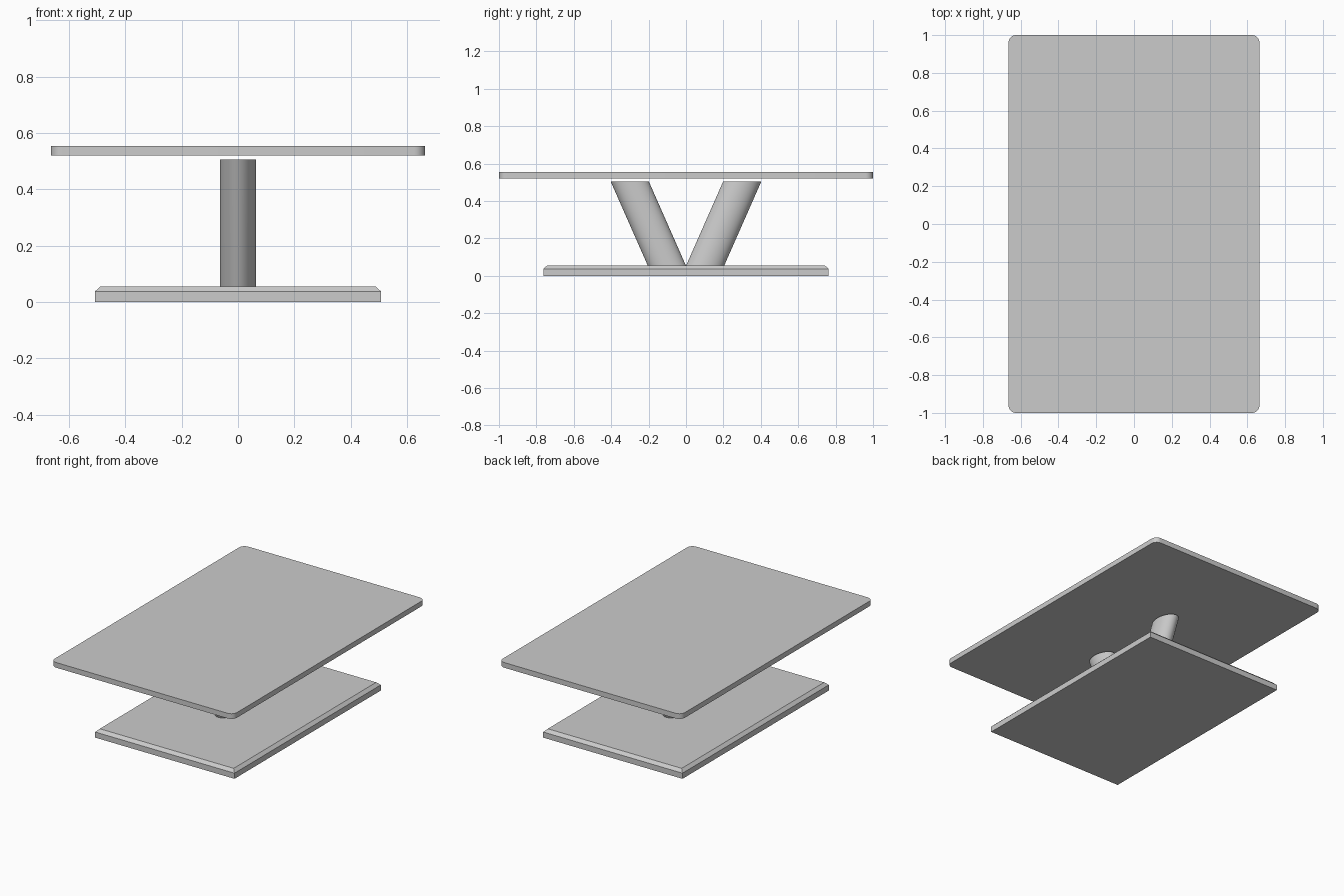
import bpy, bmesh, math

if "Cube" in bpy.data.objects:
    bpy.data.objects.remove(bpy.data.objects["Cube"])


def loft(name, rings, smooth=False):
    """Closed solid from a stack of matching point rings, bottom to top."""
    bm = bmesh.new()
    loops = [[bm.verts.new(p) for p in ring] for ring in rings]
    n = len(loops[0])
    for a, b in zip(loops, loops[1:]):
        for i in range(n):
            j = (i + 1) % n
            bm.faces.new((a[i], a[j], b[j], b[i]))
    bm.faces.new(loops[0][::-1])
    bm.faces.new(loops[-1])
    bmesh.ops.recalc_face_normals(bm, faces=bm.faces)
    mesh = bpy.data.meshes.new(name)
    bm.to_mesh(mesh)
    bm.free()
    ob = bpy.data.objects.new(name, mesh)
    bpy.context.collection.objects.link(ob)
    if smooth:
        bpy.ops.object.select_all(action='DESELECT')
        ob.select_set(True)
        bpy.context.view_layer.objects.active = ob
        bpy.ops.object.shade_smooth_by_angle(angle=math.radians(30))
    return ob


def rect(hx, hy, z):
    return [(-hx, -hy, z), (hx, -hy, z), (hx, hy, z), (-hx, hy, z)]


def rounded_rect(hx, hy, r, z, steps=8):
    pts = []
    for k, (sx, sy) in enumerate([(1, 1), (-1, 1), (-1, -1), (1, -1)]):
        for i in range(steps + 1):
            a = math.pi / 2 * (k + i / steps)
            pts.append((sx * (hx - r) + r * math.cos(a),
                        sy * (hy - r) + r * math.sin(a), z))
    return pts


def ellipse(rx, ry, cy, z, sides=48):
    return [(rx * math.cos(t), cy + ry * math.sin(t), z)
            for t in (2 * math.pi * i / sides for i in range(sides))]


# Table top with rounded corners
loft("table_top", [rounded_rect(0.664, 1.0, 0.04, z) for z in (0.52, 0.554)], True)

# Base plate with chamfered upper edge
loft("base_plate", [rect(0.508, 0.762, 0), rect(0.508, 0.762, 0.037),
                    rect(0.488, 0.742, 0.056)])

# Two slanted oval legs forming a V
for side, name in ((-1, "front_leg"), (1, "back_leg")):
    loft(name, [ellipse(0.064, 0.102, side * 0.103, 0.056),
                ellipse(0.064, 0.102, side * 0.301, 0.505)], True)
